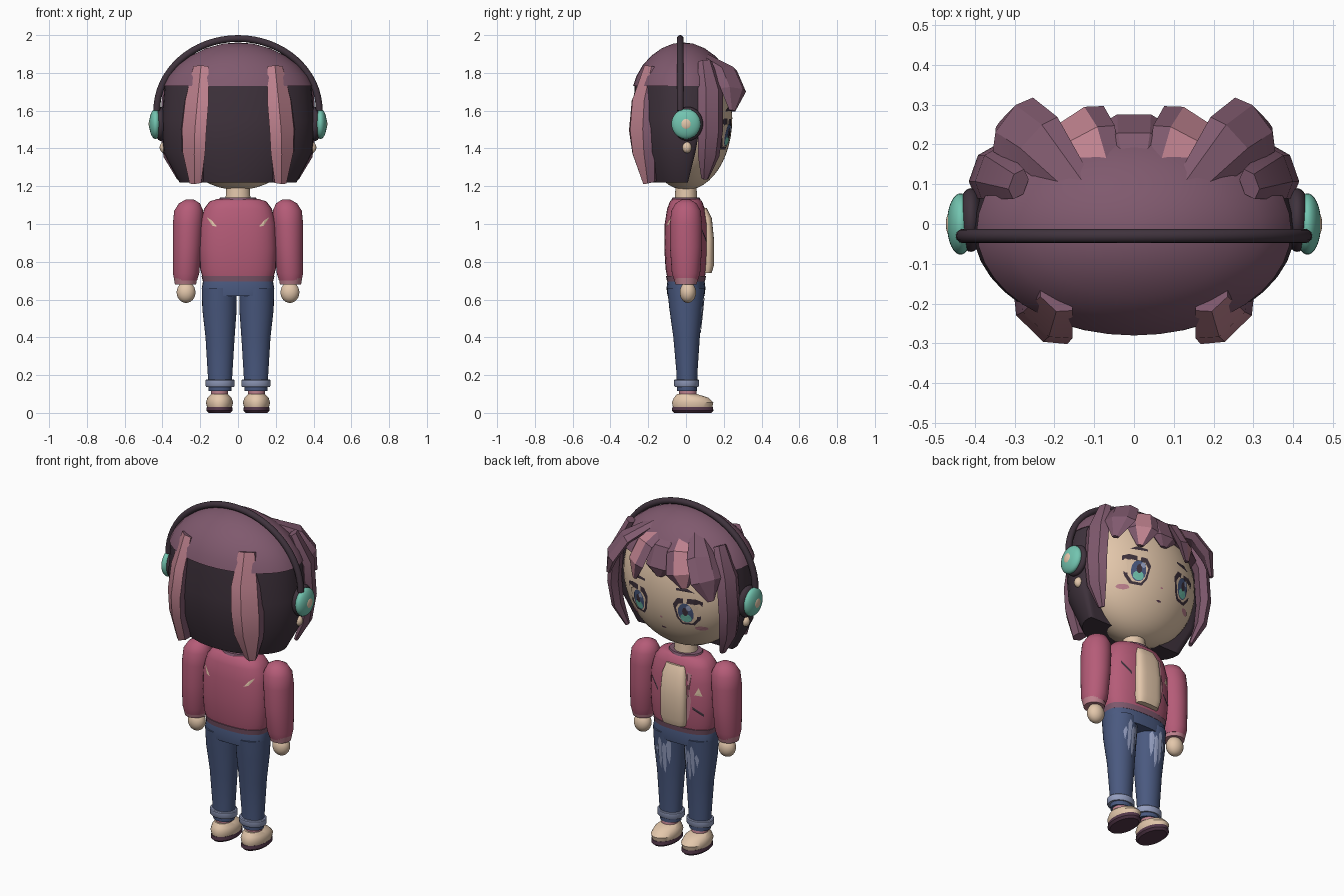
import bpy, bmesh, math
from mathutils import Vector
from mathutils.bvhtree import BVHTree

if "Cube" in bpy.data.objects:
    bpy.data.objects.remove(bpy.data.objects["Cube"])


def material(name, *srgb):
    """Flat colour given in display values, stored as linear."""
    mat = bpy.data.materials.new(name)
    mat.use_nodes = True
    colour = [((c + .055) / 1.055) ** 2.4 for c in srgb] + [1]
    mat.diffuse_color = colour
    mat.node_tree.nodes["Principled BSDF"].inputs["Base Color"].default_value = colour
    return mat


HAIR = material("mauve hair", .50, .35, .43)
DARK = material("dark plum", .25, .20, .24)
PINK = material("soft pink", .75, .51, .56)
SKIN = material("cream skin", .89, .78, .67)
JACKET = material("rose jacket", .71, .36, .47)
TEAL = material("teal", .45, .77, .69)
JEANS = material("denim blue", .29, .35, .50)
WORN = material("worn denim", .58, .62, .75)
SOLE = material("plum sole", .33, .22, .29)


def finish(name, bm, mats, angle=40):
    """Turn a bmesh into a smooth object with sharp edges kept."""
    bmesh.ops.recalc_face_normals(bm, faces=bm.faces)
    mesh = bpy.data.meshes.new(name)
    bm.to_mesh(mesh)
    bm.free()
    for mat in mats:
        mesh.materials.append(mat)
    mesh.shade_smooth()
    mesh.set_sharp_from_angle(angle=math.radians(angle))
    obj = bpy.data.objects.new(name, mesh)
    bpy.context.collection.objects.link(obj)
    return obj


def skin_rings(bm, rings, streak=()):
    """Bridge equal rings of points and cap both ends."""
    rows = [[bm.verts.new(p) for p in ring] for ring in rings]
    n = len(rows[0])
    for low, high in zip(rows, rows[1:]):
        for k in range(n):
            j = (k + 1) % n
            face = bm.faces.new((low[k], low[j], high[j], high[k]))
            face.material_index = int(k in streak)
    bm.faces.new(rows[0])
    bm.faces.new(rows[-1])


def loft(name, mat, rings, cx=0, power=1, n=32, clip=None):
    """Stack level ovals given as (x offset, y, z, x radius, y radius)."""
    bm = bmesh.new()
    rows = []
    for i, (dx, cy, z, rx, ry) in enumerate(rings):
        row = []
        for k in range(n):
            c, s = math.cos(math.tau * k / n), math.sin(math.tau * k / n)
            x = math.copysign(abs(c) ** power, c) * rx + cx + dx
            y = math.copysign(abs(s) ** power, s) * ry + cy
            row.append((x, min(y, clip[i]) if clip else y, z))
        rows.append(row)
    skin_rings(bm, rows)
    return finish(name, bm, [mat])


def ball(name, mat, centre, radii, n=32):
    bm = bmesh.new()
    bmesh.ops.create_uvsphere(bm, u_segments=n, v_segments=n // 2, radius=1)
    for v in bm.verts:
        v.co = Vector(centre) + v.co * Vector(radii)
    return finish(name, bm, [mat])


HEAD = Vector((0, 0, 1.55))


def lock(name, mats, path, widths, thick, side_sign=1, streak=(), n=6, angle=25):
    """Sweep an oval section along a path, turned to face away from the head."""
    bm = bmesh.new()
    path = [Vector(p) for p in path]
    rows = []
    for i, p in enumerate(path):
        tangent = (path[min(i + 1, len(path) - 1)] - path[max(i - 1, 0)]).normalized()
        out = p - HEAD
        out = (out - tangent * out.dot(tangent)).normalized()
        side = tangent.cross(out) * side_sign
        angles = [math.tau * k / n for k in range(n)]
        rows.append([p + side * widths[i] * math.cos(a) + out * thick[i] * math.sin(a)
                     for a in angles])
    skin_rings(bm, rows, streak)
    return finish(name, bm, mats, angle)


def decal(name, mat, target, points, lift=.004, facing=1):
    """Lay a thin (x, z) shape on the +y or -y side of a target."""
    source = bmesh.new()
    source.from_mesh(target.data)
    tree = BVHTree.FromBMesh(source)
    source.free()
    bm = bmesh.new()
    middle = [sum(p[i] for p in points) / len(points) for i in (0, 1)]
    verts = []
    for x, z in [middle] + list(points):
        hit = tree.ray_cast(Vector((x, facing, z)), Vector((0, -facing, 0)))[0]
        verts.append(bm.verts.new((x, (hit.y if hit else 0) + lift * facing, z)))
    rim = verts[1:]
    for a, b in zip(rim, rim[1:] + rim[:1]):
        face = bm.faces.new((verts[0], a, b))
        face.normal_update()
        if face.normal.y * facing < 0:
            face.normal_flip()
    mesh = bpy.data.meshes.new(name)
    bm.to_mesh(mesh)
    bm.free()
    mesh.materials.append(mat)
    bpy.context.collection.objects.link(bpy.data.objects.new(name, mesh))


def oval(cx, cz, rx, rz, n=14):
    return [(cx + rx * math.cos(math.tau * k / n), cz + rz * math.sin(math.tau * k / n))
            for k in range(n)]


# Head, neck and hair masses
face = ball("face", SKIN, (0, 0, 1.56), (.37, .245, .38), 48)
loft("neck", SKIN, [(0, 0, 1.1, .068, .06), (0, 0, 1.22, .06, .055)])
dome = [(1.73, 1), (1.78, .94), (1.84, .81), (1.89, .64), (1.93, .43), (1.955, .2), (1.96, .03)]
loft("hair_cap", HAIR, [(0, -.015, z, .395 * r, .265 * r) for z, r in dome], n=40)
loft("back_hair", DARK, [(0, -.01, 1.22, .31, .2), (0, -.01, 1.38, .395, .255),
                         (0, -.01, 1.55, .405, .27), (0, -.01, 1.74, .388, .262)],
     n=40, clip=[.01, .05, .08, .08])

# Fringe locks fan out from the crown
for i, (x, tip) in enumerate([(-.29, 1.6), (-.14, 1.63), (0, 1.66), (.14, 1.61), (.29, 1.6)]):
    lock("fringe_lock", [HAIR, PINK],
         [(x * .45, .08, 1.89), (x * .85, .21, 1.81), (x * 1.05, .25, 1.71), (x * 1.15, .245, tip)],
         [.04, .08, .085, .02], [.02, .03, .03, .012], streak=(1,) if i in (1, 3) else ())

for s in (-1, 1):
    # Hair locks beside the face and down the back
    lock("side_lock", [HAIR],
         [(s * .29, .1, 1.86), (s * .36, .13, 1.7), (s * .375, .13, 1.5),
          (s * .36, .12, 1.36), (s * .31, .1, 1.24)],
         [.04, .07, .07, .06, .02], [.025, .035, .035, .03, .012], s)
    lock("back_lock", [HAIR, PINK],
         [(s * .195, -.18, 1.83), (s * .22, -.225, 1.65), (s * .235, -.235, 1.5),
          (s * .235, -.225, 1.38), (s * .22, -.19, 1.22)],
         [.055, .09, .095, .085, .035], [.035, .045, .045, .045, .04], s, streak=(0, 1))

    # Headphone cups and earring
    ball("ear_pad", DARK, (s * .41, .01, 1.53), (.035, .08, .09))
    ball("ear_cup", TEAL, (s * .436, 0, 1.53), (.034, .077, .08))
    ball("ear_button", SKIN, (s * .455, 0, 1.53), (.018, .036, .038))
    ball("earring", SKIN, (s * .39, .005, 1.405), (.025, .025, .03), 16)

    # Eye built up in thin layers, then brow and blush
    ex, ez = s * .152, 1.475
    frame = [(-.07, .04), (-.045, .08), (.055, .085), (.09, .07), (.07, -.04),
             (.035, -.08), (-.03, -.08), (-.055, -.04)]
    decal("eye_frame", DARK, face, [(ex + s * x, ez + z) for x, z in frame], .003)
    decal("eye_white", SKIN, face, [(ex + s * x * .76, ez - .008 + z * .74) for x, z in frame], .005)
    decal("iris", JEANS, face, oval(ex, ez - .004, .042, .06), .007)
    decal("iris_glow", TEAL, face, oval(ex, ez - .033, .03, .026), .009)
    decal("pupil", DARK, face, oval(ex, ez + .006, .015, .026), .01)
    decal("eye_sparkle", WORN, face, oval(ex - .02, ez + .03, .014, .016), .011)
    decal("brow", DARK, face, [(ex - s * .05, 1.6), (ex + s * .05, 1.595),
                               (ex + s * .01, 1.617), (ex - s * .05, 1.612)])
    decal("blush", PINK, face, oval(s * .215, 1.375, .032, .014))

decal("nose", PINK, face, oval(0, 1.415, .008, .006, 8))
decal("mouth", SOLE, face, oval(0, 1.345, .016, .006, 8))

# Headphone band
arc = [math.pi * k / 32 for k in range(33)]
lock("headphone_band", [DARK],
     [(.43 * math.cos(a), -.03, 1.6 + .382 * math.sin(a)) for a in arc],
     [.018] * 33, [.018] * 33, n=12, angle=60)

# Jacket body with collar, hem and open shirt front
jacket = loft("jacket", JACKET, [(0, 0, .71, .185, .098), (0, 0, .76, .2, .108),
                                 (0, 0, .87, .205, .115), (0, 0, 1, .2, .113),
                                 (0, 0, 1.08, .18, .1), (0, 0, 1.12, .15, .085),
                                 (0, 0, 1.132, .11, .07)], power=.8)
loft("jacket_hem", HAIR, [(0, 0, .695, .186, .1), (0, 0, .725, .193, .106)], power=.8)
loft("collar", HAIR, [(0, 0, 1.12, .105, .08), (0, 0, 1.14, .095, .072)])
shirt = loft("shirt_front", SKIN, [(0, .1, .74, .07, .035), (0, .1, .78, .08, .048),
                                   (0, .1, .92, .082, .048), (0, .095, 1.03, .075, .042),
                                   (0, .08, 1.085, .06, .03)], power=.6)
decal("torn_trim", PINK, jacket, [(-.08, 1.06), (-.105, 1.05), (-.095, .97), (-.11, .9),
                                  (-.095, .8), (-.08, .77)], .006)
decal("triangle_patch", SKIN, jacket, [(-.165, .93), (-.125, .935), (-.147, .98)])
decal("slash_patch", DARK, jacket, [(-.17, .81), (-.115, .85), (-.115, .866), (-.17, .826)])
decal("slash_patch", DARK, jacket, [(.105, .9), (.16, .96), (.16, .976), (.105, .916)])

# Jeans waist
loft("jeans_waist", JEANS, [(0, 0, .62, .185, .098), (0, 0, .66, .192, .103),
                            (0, 0, .7, .185, .098)], power=.8)

for s in (-1, 1):
    decal("back_tear", SKIN, jacket, [(s * .11, .985), (s * .135, .99), (s * .165, 1.035),
                                      (s * .14, 1.02)], facing=-1)
    # Arm
    loft("sleeve", JACKET, [(s * .012, 0, .7, .06, .062), (s * .01, 0, .74, .07, .075),
                            (s * .004, 0, .88, .076, .085), (0, 0, 1, .08, .085),
                            (-s * .004, 0, 1.07, .077, .078), (-s * .008, 0, 1.11, .055, .055),
                            (-s * .01, 0, 1.13, .02, .02)], s * .265)
    loft("sleeve_cuff", PINK, [(0, 0, .68, .056, .056), (0, 0, .715, .062, .066)], s * .278)
    ball("hand", SKIN, (s * .275, .01, .638), (.05, .043, .056), 24)

    # Leg with rolled cuff and worn patches
    leg = loft("jeans_leg", JEANS, [(0, .005, .115, .06, .053), (0, .005, .22, .066, .056),
                                    (0, .003, .4, .077, .07), (s * .003, 0, .55, .091, .088),
                                    (s * .004, 0, .66, .092, .1)], s * .095)
    loft("jeans_cuff", WORN, [(0, .003, .138, .073, .062), (0, .003, .143, .077, .066),
                              (0, .003, .172, .077, .066), (0, .003, .176, .073, .062)], s * .095)
    for i, (x, top, low) in enumerate([(.055, .62, .47), (.08, .6, .41), (.105, .63, .44),
                                       (.13, .58, .5)]):
        decal("worn_patch", WORN, leg, [(s * (x - .012), top - .02), (s * x, top),
                                        (s * (x + .012), top - .03), (s * (x + .01), low + .04),
                                        (s * x, low), (s * (x - .008), low + .05)])

    # Shoe
    loft("sole", SOLE, [(0, .035, 0, .058, .098), (0, .035, .012, .07, .11),
                        (0, .035, .032, .067, .107)], s * .098)
    loft("shoe", SKIN, [(0, .035, .03, .066, .104), (0, .035, .055, .072, .11),
                        (0, .028, .08, .064, .092), (0, .005, .1, .045, .052)], s * .098)
    loft("sock", PINK, [(0, .012, .08, .045, .048), (0, .008, .125, .045, .045)], s * .098)
